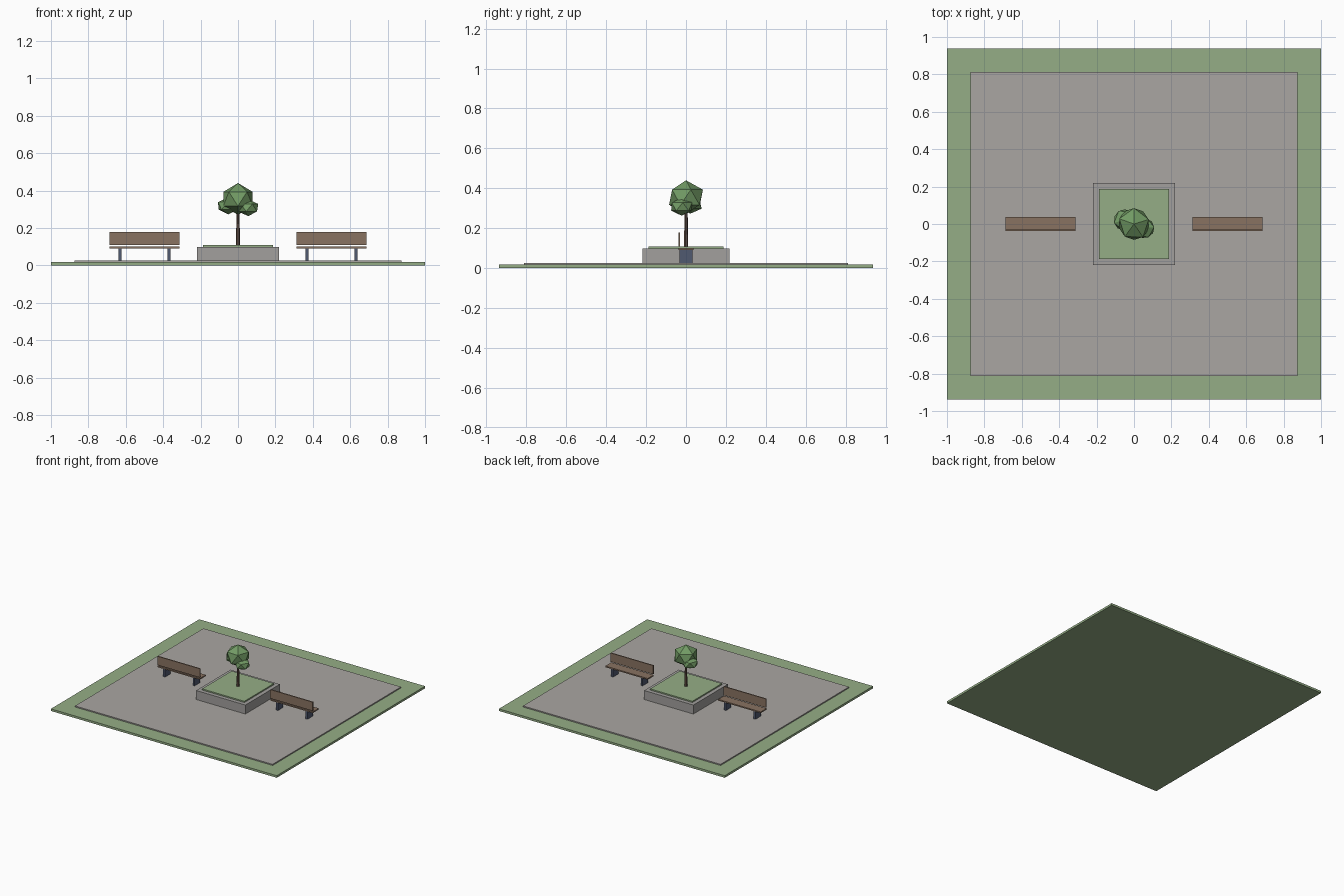
import bpy
from mathutils import Vector

if "Cube" in bpy.data.objects:
    bpy.data.objects.remove(bpy.data.objects["Cube"])


def material(name, color):
    m = bpy.data.materials.new(name)
    m.diffuse_color = (*color, 1)
    m.use_nodes = True
    m.node_tree.nodes["Principled BSDF"].inputs["Base Color"].default_value = m.diffuse_color
    return m


GRASS = material("grass", (0.30, 0.42, 0.24))
PAVING = material("paving", (0.40, 0.38, 0.36))
STONE = material("stone", (0.36, 0.35, 0.34))
WOOD = material("wood", (0.25, 0.17, 0.12))
METAL = material("metal", (0.08, 0.10, 0.16))
BARK = material("bark", (0.13, 0.08, 0.06))
LEAF = material("leaf", (0.17, 0.33, 0.13))


def finish(name, mat):
    obj = bpy.context.object
    obj.name = name
    obj.data.materials.append(mat)
    return obj


def box(name, lo, hi, mat):
    lo, hi = Vector(lo), Vector(hi)
    bpy.ops.mesh.primitive_cube_add(size=1, location=(lo + hi) / 2)
    bpy.context.object.scale = hi - lo
    return finish(name, mat)


def slab(name, hx, hy, z0, z1, mat):
    return box(name, (-hx, -hy, z0), (hx, hy, z1), mat)


# Ground layers and raised planter
slab("lawn", 1.0, 0.938, 0.0, 0.017, GRASS)
slab("plaza", 0.875, 0.812, 0.012, 0.026, PAVING)
slab("planter", 0.218, 0.218, 0.02, 0.098, STONE)
slab("planter_grass", 0.187, 0.187, 0.09, 0.108, GRASS)

# Two benches, backrests towards the front
for side, cx in (("left", -0.5), ("right", 0.5)):
    box(side + "_seat", (cx - 0.188, -0.037, 0.09), (cx + 0.188, 0.038, 0.1), WOOD)
    box(side + "_backrest", (cx - 0.188, -0.038, 0.108), (cx + 0.188, -0.029, 0.178), WOOD)
    for i, dx in enumerate((-0.131, 0.131)):
        box(f"{side}_leg_{i}", (cx + dx - 0.008, -0.033, 0.026),
            (cx + dx + 0.008, 0.033, 0.09), METAL)

# Tree trunk
bpy.ops.mesh.primitive_cone_add(vertices=7, radius1=0.011, radius2=0.008,
                                depth=0.2, location=(0, 0, 0.205))
finish("trunk", BARK)

# Low-poly foliage clumps: position, radii, turn
clumps = [
    ((0.0, 0.0, 0.355), (0.092, 0.095, 0.085), 0.3),
    ((-0.052, 0.022, 0.318), (0.064, 0.062, 0.045), 0.9),
    ((0.055, -0.022, 0.308), (0.06, 0.06, 0.045), 0.1),
]
for i, (loc, radii, turn) in enumerate(clumps):
    bpy.ops.mesh.primitive_ico_sphere_add(subdivisions=1, radius=1, location=loc,
                                          rotation=(0, 0, turn))
    bpy.context.object.scale = radii
    finish(f"foliage_{i}", LEAF)
